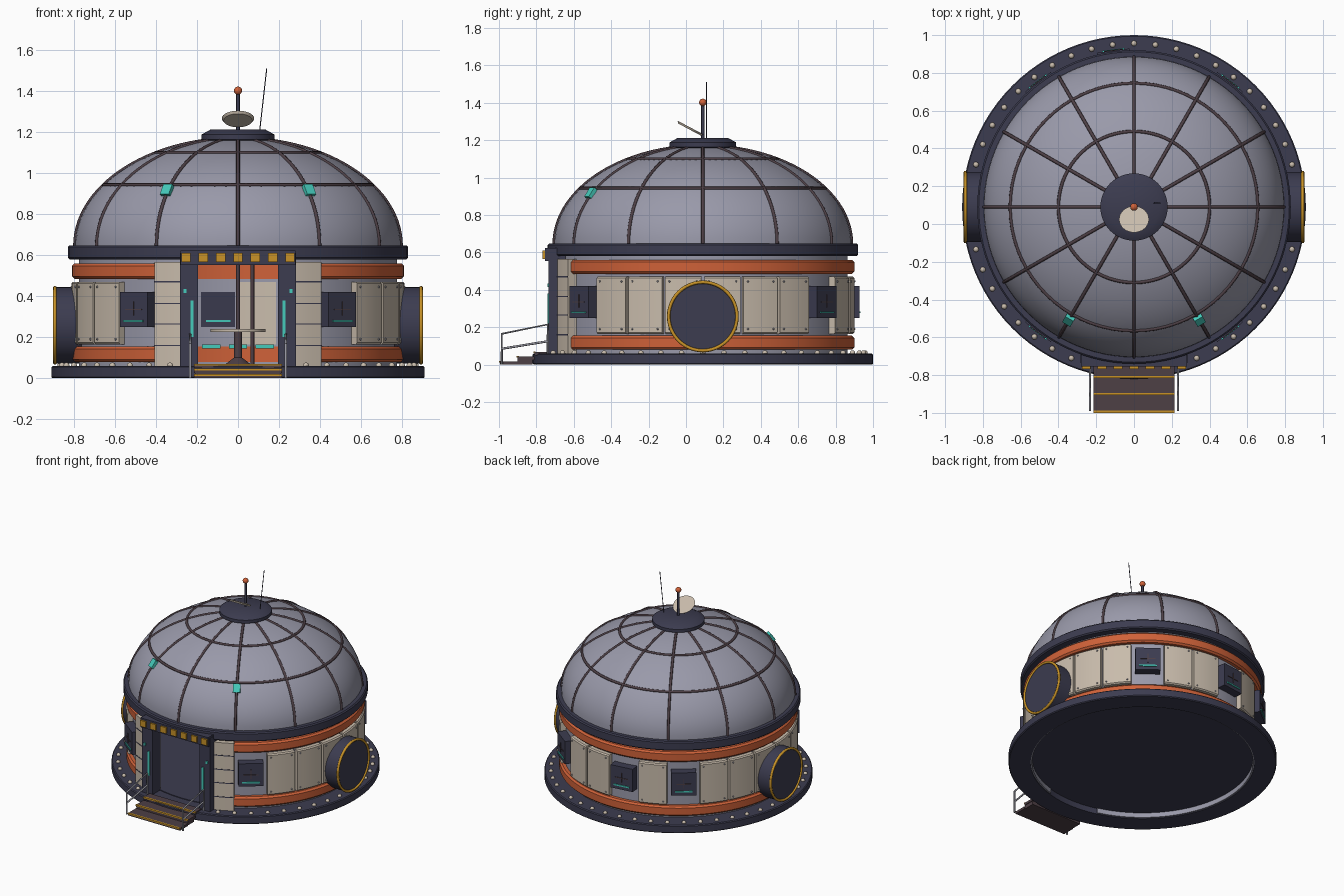
import bpy, bmesh
from math import sin, cos, pi, radians, sqrt
from mathutils import Matrix, Vector

if "Cube" in bpy.data.objects:
    bpy.data.objects.remove(bpy.data.objects["Cube"], do_unlink=True)

CY = 0.09  # centre of the round building along y


def material(name, r, g, b):
    m = bpy.data.materials.new(name)
    m.use_nodes = True
    m.diffuse_color = (r, g, b, 1)
    m.node_tree.nodes["Principled BSDF"].inputs["Base Color"].default_value = (r, g, b, 1)
    return m


STEEL = material("grey steel", 0.32, 0.32, 0.40)
NAVY = material("dark navy", 0.045, 0.045, 0.08)
ORANGE = material("orange", 0.62, 0.12, 0.04)
BEIGE = material("beige", 0.58, 0.50, 0.41)
GOLD = material("gold", 0.58, 0.29, 0.02)
TEAL = material("teal light", 0.06, 0.60, 0.50)
BROWN = material("dark brown", 0.075, 0.05, 0.06)
RAIL = material("rail grey", 0.33, 0.33, 0.38)


def add_object(name, me, mat, angle=35):
    me.materials.clear()
    me.materials.append(mat)
    me.polygons.foreach_set("use_smooth", [True] * len(me.polygons))
    me.set_sharp_from_angle(angle=radians(angle))
    ob = bpy.data.objects.new(name, me)
    bpy.context.scene.collection.objects.link(ob)
    return ob


def finish(name, bm, mat):
    bmesh.ops.recalc_face_normals(bm, faces=bm.faces)
    me = bpy.data.meshes.new(name)
    bm.to_mesh(me)
    bm.free()
    return add_object(name, me, mat)


def polar(az, r, z):
    """Frame on the wall: local x points outward, y along the wall."""
    a = radians(az)
    return Matrix.Translation((r * cos(a), CY + r * sin(a), z)) @ Matrix.Rotation(a, 4, 'Z')


def at(x, y, z):
    return Matrix.Translation((x, y, z))


def box(bm, size, m):
    bmesh.ops.create_cube(bm, size=1, matrix=m @ Matrix.Diagonal((*size, 1)))


def ball(bm, r, m, n=1):
    bmesh.ops.create_icosphere(bm, subdivisions=n, radius=r, matrix=m)


def revolve(bm, prof, a0=0, a1=360, closed=True):
    """Sweep an (r, z) profile around the building's axis."""
    full = a1 - a0 == 360
    n = max(3, round((a1 - a0) / 3.75))
    rows = []
    for i in range(n if full else n + 1):
        a = radians(a0 + (a1 - a0) * i / n)
        rows.append([bm.verts.new((r * cos(a), CY + r * sin(a), z)) for r, z in prof])
    k = len(prof)
    for i in range(n):
        p, q = rows[i], rows[(i + 1) % len(rows)]
        for j in range(k if closed else k - 1):
            bm.faces.new((p[j], q[j], q[(j + 1) % k], p[(j + 1) % k]))
    if closed and not full:
        bm.faces.new(rows[0])
        bm.faces.new(rows[-1])


def ring(name, mat, prof, a0=0, a1=360, closed=True):
    bm = bmesh.new()
    revolve(bm, prof, a0, a1, closed)
    return finish(name, bm, mat)


def rect(r0, r1, z0, z1, c=0.0):
    """Rectangular profile with chamfered outer corners."""
    if not c:
        return [(r0, z0), (r1, z0), (r1, z1), (r0, z1)]
    return [(r0, z0), (r1 - c, z0), (r1, z0 + c), (r1, z1 - c), (r1 - c, z1), (r0, z1)]


def tubes(name, paths, r, mat, cyclic=False):
    cu = bpy.data.curves.new(name, 'CURVE')
    cu.dimensions = '3D'
    cu.bevel_depth = r
    cu.bevel_resolution = 2
    cu.use_fill_caps = True
    for pts in paths:
        sp = cu.splines.new('POLY')
        sp.points.add(len(pts) - 1)
        for p, co in zip(sp.points, pts):
            p.co = (*co, 1)
        sp.use_cyclic_u = cyclic
    tmp = bpy.data.objects.new(name + "_path", cu)
    me = bpy.data.meshes.new_from_object(tmp)
    bpy.data.objects.remove(tmp)
    return add_object(name, me, mat, 50)


# Base, floor, wall and rings
DOOR0, DOOR1 = -74, 254
ring("base_ring", NAVY, rect(0.76, 0.91, 0, 0.06, 0.006))
ring("floor", NAVY, [(0.001, 0.04), (0.755, 0.04), (0.755, 0.062), (0.001, 0.062)])
ring("wall", STEEL, rect(0.75, 0.775, 0.005, 0.6), DOOR0, DOOR1)
ring("lower_band", ORANGE, rect(0.745, 0.81, 0.08, 0.155, 0.012), -62, 242)
ring("upper_band", ORANGE, rect(0.745, 0.81, 0.485, 0.56, 0.012), -62, 242)
ring("eave_ring", NAVY, rect(0.74, 0.83, 0.58, 0.648, 0.008))

# Dome
DR, DH, DZ = 0.795, 0.525, 0.645


def dome(t):
    return DR * cos(t), DZ + DH * sin(t)


ring("dome", STEEL, [dome(pi / 2 * 0.97 * i / 24) for i in range(25)], closed=False)
ribs = []
for k in range(12):
    a = k * pi / 6
    prof = [dome(pi / 2 * 0.93 * i / 24) for i in range(25)]
    ribs.append([(r * cos(a), CY + r * sin(a), z) for r, z in prof])
tubes("dome_ribs", ribs, 0.009, BROWN)
hoops = []
for r in (0.655, 0.40):
    z = DZ + DH * sqrt(1 - (r / DR) ** 2)
    hoops.append([(r * cos(i * pi / 36), CY + r * sin(i * pi / 36), z) for i in range(72)])
tubes("dome_hoops", hoops, 0.009, BROWN, cyclic=True)
bm = bmesh.new()
for az in (-60, -120):
    box(bm, (0.022, 0.05, 0.06), polar(az, 0.692, 0.917) @ Matrix.Rotation(radians(-35), 4, 'Y'))
finish("dome_lights", bm, TEAL)

# Roof cap, mast, dish and whip aerial
ring("roof_cap", NAVY, [(0.001, 1.15), (0.15, 1.15), (0.178, 1.165), (0.178, 1.188),
                        (0.135, 1.212), (0.001, 1.212)])
tubes("mast", [[(0, CY, 1.2), (0, CY, 1.4)]], 0.009, NAVY)
bm = bmesh.new()
ball(bm, 0.02, at(0, CY, 1.402), 3)
finish("mast_ball", bm, ORANGE)
bm = bmesh.new()
bmesh.ops.create_cone(bm, cap_ends=True, segments=32, radius1=0.07, radius2=0.079, depth=0.012,
                      matrix=at(0, 0.022, 1.262) @ Matrix.Rotation(radians(-28), 4, 'X'))
finish("dish", bm, BEIGE)
tubes("whip_aerial", [[(0.105, 0.11, 1.2), (0.14, 0.11, 1.51)]], 0.0025, NAVY)

# Wall panels, windows and rivets on a 15 degree pitch
panels, rivets = bmesh.new(), bmesh.new()
frames, bars, lamps = bmesh.new(), bmesh.new(), bmesh.new()
for k in range(24):
    az = -52.5 + 15 * k
    if az > 235:
        break
    if az in (-52.5, 52.5, 97.5, 127.5, 232.5):
        box(frames, (0.09, 0.17, 0.17), polar(az, 0.79, 0.335))
        box(bars, (0.006, 0.10, 0.006), polar(az, 0.836, 0.335))
        box(bars, (0.006, 0.006, 0.07), polar(az, 0.836, 0.34))
        for r in (0.837, 0.744):
            box(lamps, (0.009, 0.12, 0.01), polar(az, r, 0.28))
        continue
    revolve(panels, rect(0.745, 0.812, 0.165, 0.47, 0.008), az - 6.9, az + 6.9)
    for da in (-5.2, 5.2):
        for z in (0.19, 0.445):
            ball(rivets, 0.006, polar(az + da, 0.812, z))
finish("wall_panels", panels, BEIGE)
finish("panel_rivets", rivets, RAIL)
finish("window_boxes", frames, NAVY)
finish("window_bars", bars, BROWN)
finish("window_lamps", lamps, TEAL)

# Studs on the base
bm = bmesh.new()
for k in range(48):
    m = polar(90 + 7.5 * k, 0.866, 0.062)
    if m.translation.y > 0 or abs(m.translation.x) > 0.25:
        ball(bm, 0.015, m, 2)
finish("base_studs", bm, BEIGE)

# Round side ports
for s, side in ((1, "left"), (-1, "right")):
    bm = bmesh.new()
    bmesh.ops.create_cone(bm, cap_ends=True, segments=48, radius1=0.186, radius2=0.186, depth=0.13,
                          matrix=at(s * 0.828, CY, 0.258) @ Matrix.Rotation(pi / 2, 4, 'Y'))
    finish(side + "_port", bm, NAVY)
    rim = [(s * 0.893, CY + 0.183 * cos(i * pi / 24), 0.258 + 0.183 * sin(i * pi / 24))
           for i in range(48)]
    tubes(side + "_port_rim", [rim], 0.009, GOLD, cyclic=True)

# Entrance: tall side panels, posts, lintel and lamps
tall, seams, posts, lamps = bmesh.new(), bmesh.new(), bmesh.new(), bmesh.new()
for s in (-1, 1):
    a0 = -90 + s * 22.5 - 7
    revolve(tall, rect(0.75, 0.828, 0.06, 0.566), a0, a0 + 14)
    for z in (0.16, 0.265, 0.365, 0.47):
        revolve(seams, rect(0.82, 0.83, z - 0.003, z + 0.003), a0, a0 + 14)
    box(posts, (0.086, 0.09, 0.56), at(s * 0.239, -0.69, 0.33))
    box(lamps, (0.016, 0.009, 0.18), at(s * 0.224, -0.737, 0.29))
    box(lamps, (0.016, 0.009, 0.02), at(s * 0.258, -0.737, 0.425))
finish("entrance_side_panels", tall, BEIGE)
finish("side_panel_seams", seams, NAVY)
finish("door_posts", posts, NAVY)
finish("door_lamps", lamps, TEAL)
lintel, blocks = bmesh.new(), bmesh.new()
box(lintel, (0.56, 0.10, 0.07), at(0, -0.705, 0.588))
finish("door_lintel", lintel, NAVY)
for k in range(7):
    box(blocks, (0.046, 0.02, 0.045), at((k - 3) * 0.0845, -0.757, 0.588))
finish("lintel_blocks", blocks, GOLD)

# Steps with gold nosings
steps, nosings = bmesh.new(), bmesh.new()
for y0, y1, top in ((-0.81, -0.74, 0.068), (-0.9, -0.81, 0.044), (-0.994, -0.9, 0.018)):
    box(steps, (0.43, y1 - y0, 0.018), at(0, (y0 + y1) / 2, top - 0.009))
    box(nosings, (0.43, 0.012, 0.009), at(0, y0, top - 0.002))
box(steps, (0.42, 0.08, 0.04), at(0, -0.86, 0.02))
finish("steps", steps, BROWN)
finish("step_nosings", nosings, GOLD)

# Handrails
for s, side in ((1, "left"), (-1, "right")):
    x = s * 0.233
    tubes(side + "_handrail", [
        [(x, -0.985, 0), (x, -0.985, 0.165), (x, -0.74, 0.215), (x, -0.74, 0.06)],
        [(x, -0.985, 0.085), (x, -0.74, 0.125)]], 0.006, RAIL)

# Table, poles and lamps inside
ring("table_top", BEIGE, [(0.001, 0.225), (0.135, 0.225), (0.135, 0.24), (0.001, 0.24)])
ring("table_foot", BROWN, [(0.02, 0.225), (0.02, 0.1), (0.07, 0.062)], closed=False)
tubes("inner_poles", [[(x, 0.3, 0.06), (x, 0.3, 0.6)] for x in (0, 0.07)], 0.01, BROWN)
bm = bmesh.new()
for x in (-0.13, 0, 0.13):
    box(bm, (0.09, 0.02, 0.02), at(x, 0.7, 0.155))
finish("inner_lamps", bm, TEAL)
